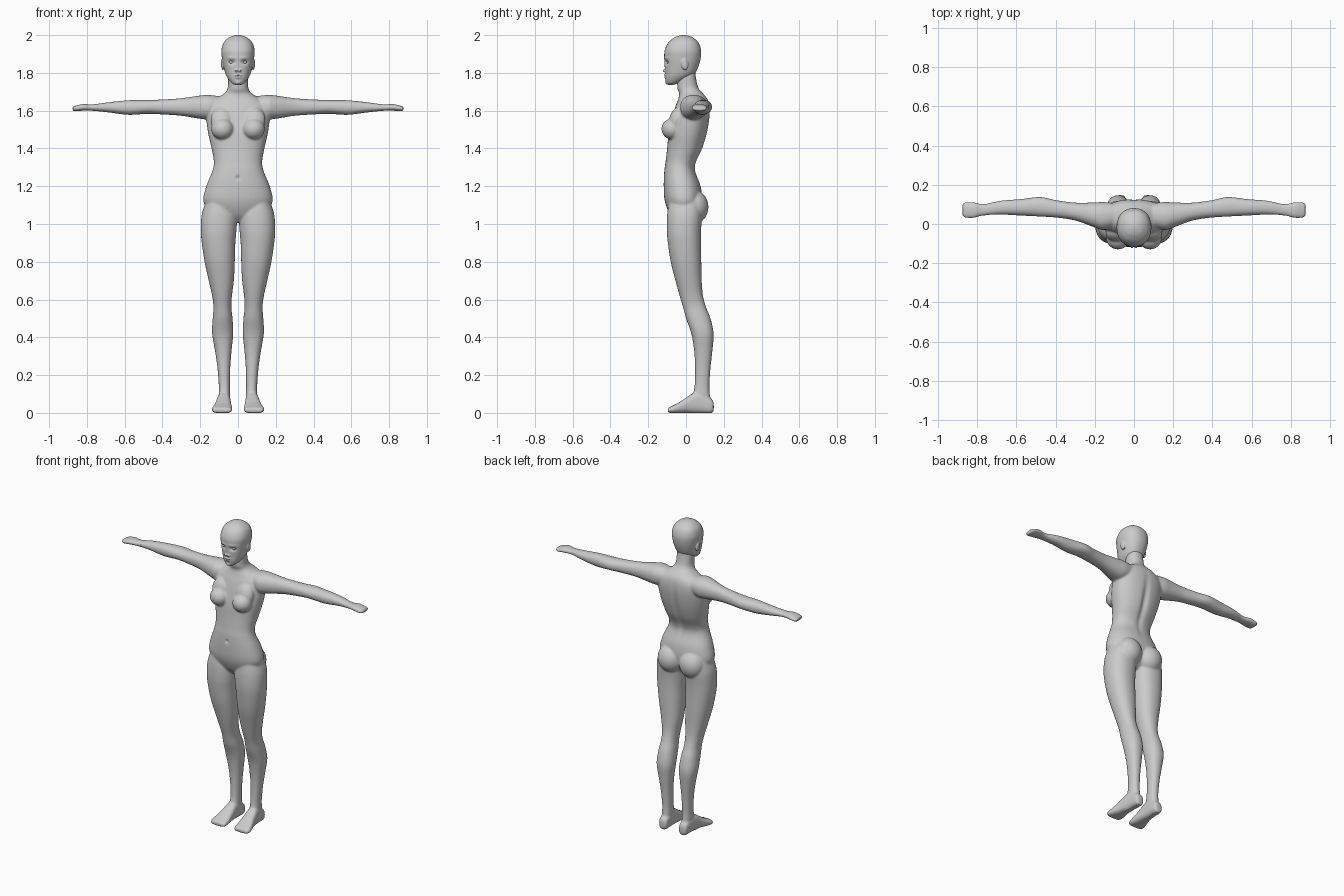
import bpy, bmesh, math
from mathutils import Vector, Matrix

if "Cube" in bpy.data.objects:
    bpy.data.objects.remove(bpy.data.objects["Cube"])

clay = bpy.data.materials.new("light_grey")
clay.diffuse_color = (0.6, 0.6, 0.6, 1)
clay.use_nodes = True
clay.node_tree.nodes["Principled BSDF"].inputs["Base Color"].default_value = clay.diffuse_color


def add(bm, part, mirror):
    """Merge a closed part into bm, optionally with its mirrored twin."""
    bmesh.ops.recalc_face_normals(part, faces=part.faces)
    me = bpy.data.meshes.new("tmp")
    for side in range(2 if mirror else 1):
        if side:
            part.transform(Matrix.Scale(-1, 4, (1, 0, 0)))
            bmesh.ops.reverse_faces(part, faces=part.faces)
        part.to_mesh(me)
        bm.from_mesh(me)
    bpy.data.meshes.remove(me)
    part.free()


def spline(rows, steps):
    """Catmull-Rom interpolation of section rows."""
    out = []
    for i in range(len(rows) - 1):
        p0, p1, p2, p3 = (rows[max(0, min(len(rows) - 1, i + k))] for k in (-1, 0, 1, 2))
        for s in range(steps):
            t = s / steps
            out.append([0.5 * (2 * b + (c - a) * t + (2 * a - 5 * b + 4 * c - d) * t * t
                               + (3 * b - a - 3 * c + d) * t ** 3)
                        for a, b, c, d in zip(p0, p1, p2, p3)])
    return out + [list(rows[-1])]


def loft(bm, axis, rows, mirror=False, power=0.9, n=40, steps=5):
    """Rows: position on axis, then low/high limits on the two other axes."""
    part = bmesh.new()
    others = [k for k in range(3) if k != axis]
    rings = []
    for pos, a0, a1, b0, b1 in spline(rows, steps):
        ring = []
        for i in range(n):
            c, s = math.cos(math.tau * i / n), math.sin(math.tau * i / n)
            co = [0, 0, 0]
            co[axis] = pos
            co[others[0]] = (a0 + a1) / 2 + (a1 - a0) / 2 * math.copysign(abs(c) ** power, c)
            co[others[1]] = (b0 + b1) / 2 + (b1 - b0) / 2 * math.copysign(abs(s) ** power, s)
            ring.append(part.verts.new(co))
        rings.append(ring)
    for r, q in zip(rings, rings[1:]):
        for i in range(n):
            part.faces.new((r[i], r[(i + 1) % n], q[(i + 1) % n], q[i]))
    part.faces.new(rings[0])
    part.faces.new(rings[-1])
    add(bm, part, mirror)


def blob(bm, centre, radii, mirror=False, tilt=0):
    """Ellipsoid, tilted about x."""
    part = bmesh.new()
    m = Matrix.Translation(centre) @ Matrix.Rotation(tilt, 4, 'X') @ Matrix.Diagonal((*radii, 1))
    bmesh.ops.create_uvsphere(part, u_segments=32, v_segments=20, radius=1, matrix=m)
    add(bm, part, mirror)


def tube(bm, points, radii, mirror=False):
    """Chain of tapered capsules."""
    for i in range(len(points) - 1):
        part = bmesh.new()
        for p, r in zip(points[i:i + 2], radii[i:i + 2]):
            bmesh.ops.create_icosphere(part, subdivisions=3, radius=r, matrix=Matrix.Translation(p))
        bmesh.ops.delete(part, geom=part.faces[:], context='FACES_KEEP_BOUNDARY')
        for e in part.edges[:]:
            part.edges.remove(e)
        bmesh.ops.convex_hull(part, input=part.verts[:])
        loose = [v for v in part.verts if not v.link_faces]
        bmesh.ops.delete(part, geom=loose, context='VERTS')
        add(bm, part, mirror)


def fuse(name, bm, voxel, smooth, sculpt=None):
    """Blend all overlapping parts into one smooth skin."""
    src = bpy.data.meshes.new(name)
    bm.to_mesh(src)
    bm.free()
    ob = bpy.data.objects.new(name, src)
    bpy.context.collection.objects.link(ob)
    rm = ob.modifiers.new("skin", 'REMESH')
    rm.mode, rm.voxel_size = 'VOXEL', voxel
    sm = ob.modifiers.new("soften", 'SMOOTH')
    sm.factor, sm.iterations = 0.5, smooth
    bpy.context.view_layer.update()
    me = bpy.data.meshes.new_from_object(ob.evaluated_get(bpy.context.evaluated_depsgraph_get()))
    ob.modifiers.clear()
    ob.data = me
    me.name = name
    for v in me.vertices:
        if sculpt:
            v.co.y += sculpt(v.co)
        v.co.z = max(v.co.z, 0)
    me.shade_smooth()
    me.materials.clear()
    me.materials.append(clay)
    return ob


def bump(u, width):
    return math.exp(-(u / width) ** 2)


# Torso and neck
body = bmesh.new()
torso = [(1.01, .05, -.05, .03), (1.05, .14, -.085, .065), (1.12, .183, -.112, .085),
         (1.2, .168, -.118, .078), (1.28, .136, -.115, .05), (1.33, .128, -.108, .055),
         (1.4, .14, -.1, .088), (1.48, .158, -.092, .112), (1.56, .168, -.075, .125),
         (1.62, .165, -.057, .125), (1.66, .125, -.042, .115), (1.69, .075, -.036, .092),
         (1.72, .055, -.046, .066), (1.78, .052, -.046, .052), (1.83, .05, -.045, .05)]
loft(body, 2, [(z, -h, h, a, b) for z, h, a, b in torso])
blob(body, (.082, -.072, 1.503), (.06, .058, .056), True)
blob(body, (.085, -.05, 1.55), (.06, .04, .07), True, -.25)
blob(body, (.078, .043, 1.09), (.083, .076, .088), True)
tube(body, [(.018, -.035, 1.655), (.16, .0, 1.672)], [.008, .008], True)

# Arms
loft(body, 0, [(.06, 1.58, 1.67, -.0, .1)[:1] + (0, .1, 1.58, 1.67),
               (.15, -.03, .112, 1.555, 1.683), (.2, -.018, .11, 1.557, 1.68),
               (.3, .018, .109, 1.573, 1.666), (.4, .033, .122, 1.58, 1.659),
               (.48, .038, .138, 1.583, 1.657), (.58, .043, .127, 1.578, 1.655),
               (.68, .048, .119, 1.59, 1.645), (.76, .045, .102, 1.599, 1.634),
               (.79, .045, .1, 1.602, 1.63)], True)

# Legs
loft(body, 2, [(1.12, .03, .17, -.09, .08), (1.05, .006, .192, -.1, .085),
               (.97, .008, .197, -.102, .08), (.9, .014, .192, -.096, .079),
               (.8, .017, .177, -.081, .081), (.7, .022, .155, -.056, .083),
               (.62, .032, .137, -.034, .09), (.56, .035, .13, -.016, .106),
               (.5, .029, .134, .0, .13), (.42, .025, .137, .028, .146),
               (.33, .034, .122, .043, .14), (.24, .041, .109, .048, .13),
               (.15, .043, .102, .046, .124), (.1, .042, .102, .038, .126),
               (.04, .042, .1, .03, .132)], True)

# Feet
loft(body, 1, [(.147, .055, .088, .014, .05), (.135, .044, .1, -.002, .075),
               (.08, .04, .106, -.002, .11), (.04, .039, .112, -.002, .106),
               (0, .036, .12, 0, .08), (-.04, .032, .132, -.002, .054),
               (-.075, .031, .14, -.002, .036), (-.096, .036, .13, .002, .026)], True, .75)


def body_sculpt(co):
    d = 0
    if co.y > 0 and abs(co.x) < .1:      # spine groove
        d -= .012 * bump(co.x, .02) * bump(co.z - 1.43, .14)
    if co.y < 0:                         # navel
        d += .01 * bump(co.x, .008) * bump(co.z - 1.245, .01)
    return d


fuse("body", body, .0055, 8, body_sculpt)

# Toes
toes = bmesh.new()
for x, tip, r in [(.049, -.11, .0145), (.073, -.114, .0105), (.092, -.108, .01),
                  (.109, -.098, .0095), (.126, -.085, .009)]:
    tube(toes, [(x, -.06, .021), (x, tip + .02, .018), (x + .001, tip, r)], [r, r, r], True)
fuse("toes", toes, .003, 3)

# Hands
hands = bmesh.new()
loft(hands, 0, [(.74, .046, .103, 1.597, 1.636), (.78, .042, .102, 1.6, 1.633),
                (.82, .032, .11, 1.6, 1.635), (.86, .033, .11, 1.597, 1.626),
                (.875, .042, .102, 1.602, 1.62)], True)
for y0, y1, x0, x1 in [(.1, .118, .85, .91), (.083, .087, .86, .944),
                       (.064, .064, .86, .948), (.044, .034, .855, .935)]:
    a, b = Vector((x0, y0, 1.613)), Vector((x1, y1, 1.592))
    tube(hands, [a, a.lerp(b, .5) + Vector((0, 0, .004)), b], [.011, .009, .0065], True)
tube(hands, [(.785, .05, 1.612), (.825, .023, 1.592), (.86, .001, 1.571)], [.014, .011, .007], True)
fuse("hands", hands, .003, 3)

# Head
head = bmesh.new()
skull = [(1.737, .018, -.098, -.065), (1.75, .038, -.105, -.03), (1.775, .057, -.11, .02),
         (1.8, .068, -.111, .05), (1.84, .078, -.113, .068), (1.88, .085, -.115, .078),
         (1.92, .088, -.113, .08), (1.96, .076, -.094, .067), (1.985, .051, -.065, .04),
         (1.996, .027, -.04, .016), (2.0, .008, -.02, -.004)]
loft(head, 2, [(z, -h, h, a, b) for z, h, a, b in skull], n=64, steps=6)
# Nose and lips
tube(head, [(0, -.107, 1.862), (0, -.126, 1.817)], [.008, .01])
blob(head, (.01, -.114, 1.812), (.008, .01, .007), True)
blob(head, (0, -.108, 1.787), (.022, .009, .005))
blob(head, (0, -.107, 1.777), (.019, .009, .006))
blob(head, (0, -.099, 1.75), (.016, .011, .011))
# Ears
blob(head, (.081, -.008, 1.848), (.009, .019, .033), True, .2)


def face_sculpt(co):
    if co.y > -.06:
        return 0
    x = abs(co.x)
    sockets = .012 * bump(x - .034, .017) * bump(co.z - 1.857, .011)
    brows = -.003 * bump(x - .034, .025) * bump(co.z - 1.879, .008)
    mouth = .004 * bump(x, .017) * bump(co.z - 1.782, .003)
    return sockets + brows + mouth


fuse("head", head, .0035, 3, face_sculpt)

# Eyes
eyes = bmesh.new()
blob(eyes, (.034, -.091, 1.856), (.015, .011, .008), True)
fuse("eyes", eyes, .002, 2)
